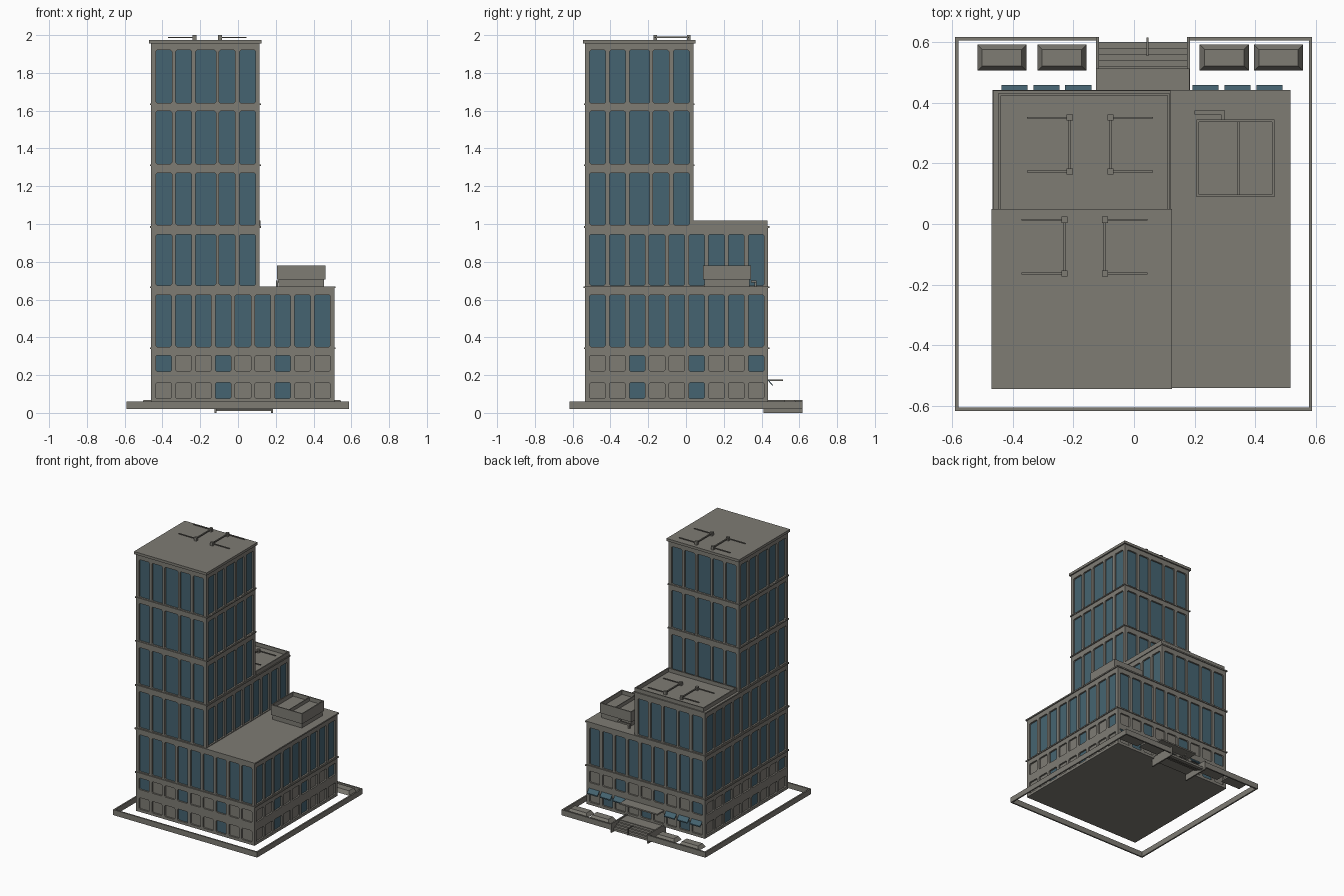
import bpy, bmesh
from mathutils import Vector

if "Cube" in bpy.data.objects:
    bpy.data.objects.remove(bpy.data.objects["Cube"])


def material(name, rgb):
    m = bpy.data.materials.new(name)
    m.diffuse_color = (*rgb, 1)
    m.use_nodes = True
    m.node_tree.nodes["Principled BSDF"].inputs["Base Color"].default_value = m.diffuse_color
    return m


STONE = material("warm_grey_stone", (0.21, 0.20, 0.175))
GLASS = material("blue_glass", (0.06, 0.127, 0.165))


def finish(bm, name, mats=(STONE,)):
    me = bpy.data.meshes.new(name)
    bm.to_mesh(me)
    bm.free()
    ob = bpy.data.objects.new(name, me)
    for m in mats:
        me.materials.append(m)
    bpy.context.collection.objects.link(ob)
    return ob


def boxes(name, spans, mat=STONE, top_inset=0):
    """One object from boxes (x0, x1, y0, y1, z0, z1); tops may taper inwards."""
    bm = bmesh.new()
    for x0, x1, y0, y1, z0, z1 in spans:
        vs = bmesh.ops.create_cube(bm, size=1)["verts"]
        for v in vs:
            i = top_inset if v.co.z > 0 else 0
            v.co = (x1 - i if v.co.x > 0 else x0 + i,
                    y1 - i if v.co.y > 0 else y0 + i,
                    z1 if v.co.z > 0 else z0)
    return finish(bm, name, (mat,))


def wall(name, origin, direction, length, z0, z1, cols, rows, blue=None):
    """Facade with recessed, corner-cut windows. blue(row, col) picks glass or shutter."""
    U, Z = Vector((*direction, 0)), Vector((0, 0, 1))
    N, O = U.cross(Z), Vector((*origin, 0))
    us = [0] + [u for c in cols for u in c] + [length]
    zs = [z0] + [z for r in rows for z in r] + [z1]
    bm = bmesh.new()

    def face(pts, idx=0):
        f = bm.faces.new([bm.verts.new(O + U * u + Z * z - N * d) for u, z, d in pts])
        f.material_index = idx

    for i, (a, b) in enumerate(zip(us, us[1:])):
        for j, (c, d) in enumerate(zip(zs, zs[1:])):
            if b - a < 1e-5 or d - c < 1e-5:
                continue
            if not (i % 2 and j % 2):
                face([(a, c, 0), (b, c, 0), (b, d, 0), (a, d, 0)])
                continue
            k, dep = 0.007, 0.012
            ring = [(a + k, c), (b - k, c), (b, c + k), (b, d - k),
                    (b - k, d), (a + k, d), (a, d - k), (a, c + k)]
            corners = [(b, c), (b, d), (a, d), (a, c)]
            for n, q in enumerate(corners):
                p, r = ring[2 * n + 1], ring[(2 * n + 2) % 8]
                face([(*p, 0), (*q, 0), (*r, 0)])
            for p, q in zip(ring, ring[1:] + ring[:1]):
                face([(*p, 0), (*q, 0), (*q, dep), (*p, dep)])
            is_blue = blue is None or blue(j // 2, i // 2)
            face([(*p, dep) for p in ring], 1 if is_blue else 0)
    bmesh.ops.remove_doubles(bm, verts=bm.verts, dist=1e-5)
    return finish(bm, name, (STONE, GLASS))


# main dimensions
X0, XT, X1 = -0.46, 0.115, 0.51
Y0, YT, Y1 = -0.535, 0.04, 0.435
W, T = X1 - X0, XT - X0
NINE = [(0.025 + 0.105 * i, 0.108 + 0.105 * i) for i in range(9)]
FIVE = [(0.025, 0.11), (0.13, 0.215), (0.235, 0.343), (0.36, 0.445), (0.468, 0.553)]
LOW = [(0.075, 0.16), (0.22, 0.305), (0.35, 0.625)]
MID = [(0.675, 0.945)]
HIGH = [(0.995, 1.27), (1.318, 1.597), (1.64, 1.92)]


def glazing(low_row, up_row):
    return lambda r, c: r == 2 or c in (low_row, up_row)[r]


# podium facades
wall("podium_front", (X0, Y0), (1, 0), W, 0.06, 0.67, NINE, LOW, glazing((3, 6), (0, 3, 6)))
wall("podium_right", (X1, Y0), (0, 1), W, 0.06, 0.67, NINE, LOW, glazing((2, 5), (2, 5, 8)))
wall("podium_back", (X1, Y1), (-1, 0), W, 0.06, 0.67, NINE, LOW, glazing((1, 4, 7), (2, 5, 8)))
wall("podium_left", (X0, Y1), (0, -1), W, 0.06, 0.67, NINE, LOW, glazing((2, 5), (2, 5, 8)))
# middle block facades
wall("middle_front", (X0, Y0), (1, 0), T, 0.67, 0.99, FIVE, MID)
wall("middle_right", (XT, Y0), (0, 1), W, 0.67, 0.99, NINE, MID)
wall("middle_back", (XT, Y1), (-1, 0), T, 0.67, 0.99, FIVE, MID)
wall("middle_left", (X0, Y1), (0, -1), W, 0.67, 0.99, NINE, MID)
# tower facades
wall("tower_front", (X0, Y0), (1, 0), T, 0.99, 1.965, FIVE, HIGH)
wall("tower_right", (XT, Y0), (0, 1), T, 0.99, 1.965, FIVE, HIGH)
wall("tower_back", (XT, YT), (-1, 0), T, 0.99, 1.965, FIVE, HIGH)
wall("tower_left", (X0, YT), (0, -1), T, 0.99, 1.965, FIVE, HIGH)


# floor, ledges and roofs
def slab(x1, y1, z0, z1, e):
    return (X0 - e, x1 + e, Y0 - e, y1 + e, z0, z1)


boxes("floor_slab", [slab(X1, Y1, 0.055, 0.062, 0)])
boxes("ledges", [slab(X1, Y1, 0.337, 0.346, 0.006), slab(XT, YT, 1.308, 1.316, 0.006),
                 slab(XT, YT, 1.63, 1.638, 0.006)])
boxes("podium_roof", [slab(X1, Y1, 0.66, 0.67, 0.007)])
boxes("middle_roof", [slab(XT, Y1, 0.98, 0.99, 0.006)])
boxes("tower_roof", [slab(XT, YT, 1.955, 1.974, 0.01)])


def frame(x0, x1, y0, y1, z0, z1, t):
    return [(x0, x1, y0, y0 + t, z0, z1), (x0, x1, y1 - t, y1, z0, z1),
            (x0, x0 + t, y0 + t, y1 - t, z0, z1), (x1 - t, x1, y0 + t, y1 - t, z0, z1)]


boxes("middle_parapet", frame(-0.447, 0.118, 0.04, 0.432, 0.985, 1.018, 0.008))

# rooftop plant room with open rim and divider
boxes("plant_room", [(0.215, 0.455, 0.097, 0.337, 0.67, 0.75)])
boxes("plant_room_rim", frame(0.207, 0.463, 0.089, 0.345, 0.705, 0.78, 0.008)
      + [(0.342, 0.348, 0.097, 0.337, 0.75, 0.775)])
boxes("roof_pipe", [(0.2, 0.3, 0.362, 0.374, 0.69, 0.702), (0.288, 0.3, 0.345, 0.362, 0.69, 0.702),
                    (0.2, 0.212, 0.362, 0.374, 0.67, 0.69)])


# roof rails: two mirrored sets of posts and rods
def rails(name, cx, y0, y1, z, h):
    parts = []
    for s in (-1, 1):
        a, b = cx + s * 0.067, cx + s * 0.208
        for y in (y0, y1):
            parts.append((a - 0.01, a + 0.01, y - 0.01, y + 0.01, z, z + h))
            parts.append((min(a, b), max(a, b), y - 0.003, y + 0.003, z + h - 0.015, z + h - 0.009))
        parts.append((a - 0.004, a + 0.004, y0, y1, z + h - 0.015, z + h - 0.007))
    boxes(name, parts)


rails("tower_roof_rails", -0.163, -0.163, 0.014, 1.974, 0.026)
rails("middle_roof_rails", -0.145, 0.173, 0.351, 0.99, 0.026)

# perimeter curb with a gap for the entrance
curb = frame(-0.591, 0.588, -0.617, 0.617, 0.02, 0.06, 0.011)
curb[1] = (-0.591, -0.12, 0.606, 0.617, 0.02, 0.06)
curb.append((0.18, 0.588, 0.606, 0.617, 0.02, 0.06))
boxes("curb", curb)

# entrance: steps, cheek walls, handrail, canopy
boxes("entrance_steps", [(-0.12, 0.18, 0.42, 0.52, 0.045, 0.06)]
      + [(-0.12, 0.18, 0.515 + 0.02 * i, 0.54 + 0.02 * i, 0.033 - 0.008 * i, 0.055 - 0.01 * i)
         for i in range(4)])
boxes("entrance_cheeks", [(x - 0.005, x + 0.005, 0.41, 0.618, 0.0, 0.068) for x in (-0.12, 0.18)])
boxes("entrance_handrail", [(0.042, 0.048, 0.555, 0.615, 0.06, 0.066),
                            (0.042, 0.048, 0.609, 0.615, 0.015, 0.06)])
boxes("entrance_canopy", [(-0.125, 0.183, 0.43, 0.513, 0.168, 0.178)])

# planters
boxes("planters", [(x, x + 0.162, 0.506, 0.592, 0.04, 0.067)
                   for x in (-0.517, -0.319, 0.217, 0.396)], top_inset=0.016)

# blue awnings over the ground floor windows
bm = bmesh.new()
for x in (-0.437, -0.332, -0.227, 0.193, 0.299, 0.404):
    vs = bmesh.ops.create_cube(bm, size=1)["verts"]
    for v in vs:
        out = v.co.y > 0
        z = (0.142 if out else 0.172) + (0.008 if v.co.z > 0 else 0)
        v.co = (x + (0.086 if v.co.x > 0 else 0), 0.458 if out else 0.433, z)
finish(bm, "awnings", (GLASS,))
